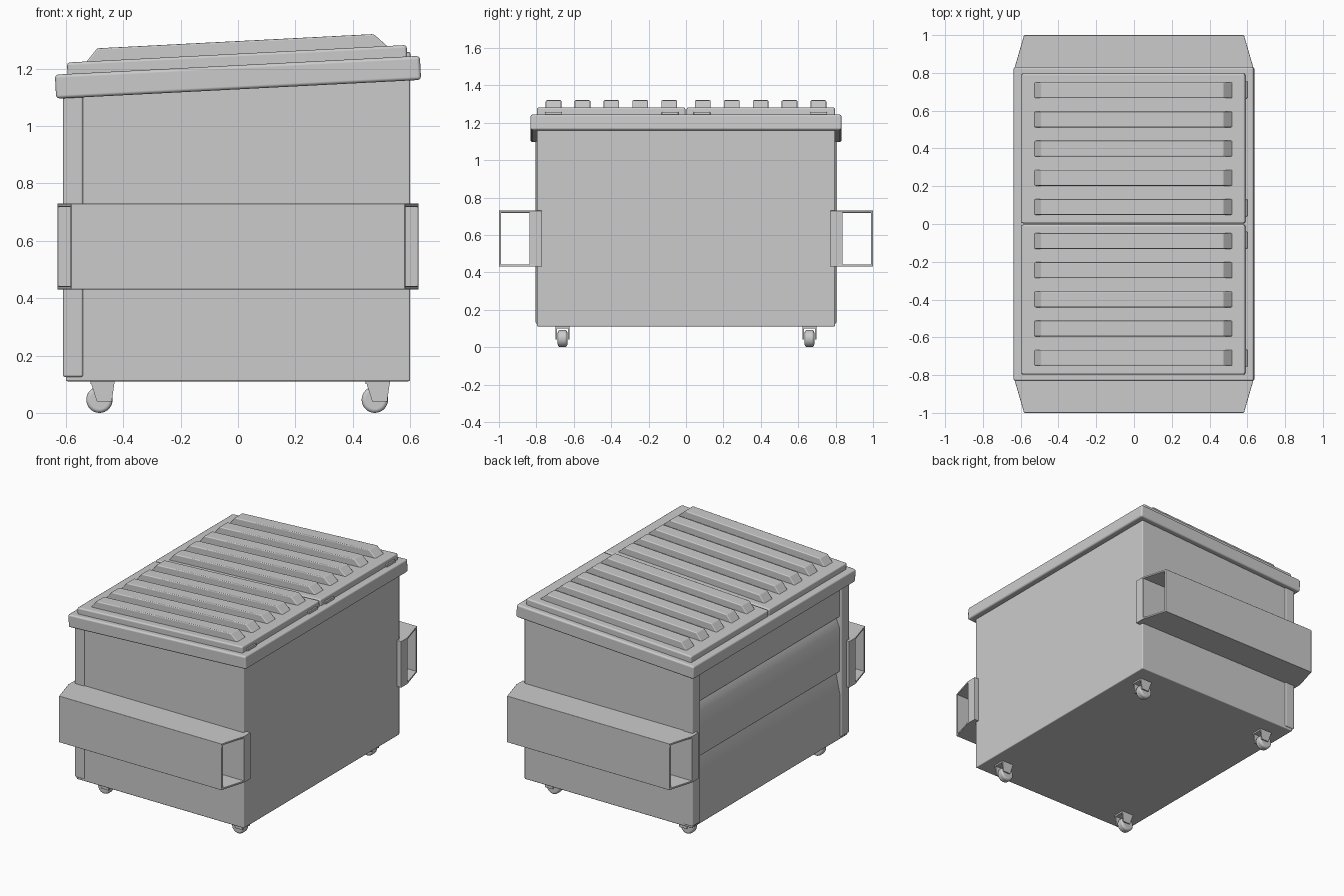
import bpy, bmesh, math
from mathutils import Matrix, Vector

if "Cube" in bpy.data.objects:
    bpy.data.objects.remove(bpy.data.objects["Cube"])

TILT = Matrix.Translation((0, 0, 1.17)) @ Matrix.Rotation(-0.0514, 4, 'Y')   # sloped lid frame


def finish(name, bm, bevel=0.0, segs=2, mat=None):
    if mat:
        bm.transform(mat)
    bmesh.ops.recalc_face_normals(bm, faces=bm.faces)
    me = bpy.data.meshes.new(name)
    bm.to_mesh(me)
    bm.free()
    ob = bpy.data.objects.new(name, me)
    bpy.context.collection.objects.link(ob)
    if bevel:
        m = ob.modifiers.new("bevel", 'BEVEL')
        m.width, m.segments, m.limit_method = bevel, segs, 'ANGLE'
        m.harden_normals = True
    bpy.ops.object.select_all(action='DESELECT')
    ob.select_set(True)
    bpy.context.view_layer.objects.active = ob
    bpy.ops.object.shade_smooth_by_angle(angle=math.radians(35))
    return ob


def prism(name, pts, lo, hi, axis='Z', **kw):
    """Extrude a 2D outline: axis Z takes (x, y) points, axis Y takes (x, z) points."""
    bm = bmesh.new()
    place = (lambda a, b, c: (a, b, c)) if axis == 'Z' else (lambda a, b, c: (a, c, b))
    face = bm.faces.new([bm.verts.new(place(a, b, lo)) for a, b in pts])
    ext = bmesh.ops.extrude_face_region(bm, geom=[face])['geom']
    step = Vector(place(0, 0, hi - lo))
    bmesh.ops.translate(bm, vec=step, verts=[v for v in ext if isinstance(v, bmesh.types.BMVert)])
    return finish(name, bm, **kw)


def box(name, x0, x1, y0, y1, z0, z1, **kw):
    return prism(name, [(x0, y0), (x1, y0), (x1, y1), (x0, y1)], z0, z1, **kw)


# body with stepped panels on the loading side
prism("body", [(0.6, 0.11), (0.6, 1.18), (-0.595, 1.12), (-0.595, 0.9), (-0.57, 0.885),
               (-0.595, 0.83), (-0.595, 0.545), (-0.57, 0.53), (-0.598, 0.40), (-0.6, 0.11)],
      -0.797, 0.797, axis='Y', bevel=0.006)

# sloped rim slab
box("rim", -0.637, 0.637, -0.832, 0.832, -0.042, 0.042, mat=TILT, bevel=0.012)

for s, side in ((-1, "front"), (1, "back")):
    # corner posts
    ya, yb = sorted((s * 0.72, s * 0.804))
    box(f"{side}_post", -0.61, -0.54, ya, yb, 0.125, 1.12, bevel=0.008)

    # lid halves with raised tapered ribs
    ya, yb = sorted((s * 0.003, s * 0.797))
    box(f"{side}_lid", -0.593, 0.593, ya, yb, 0.03, 0.082, mat=TILT, bevel=0.01)
    for i in range(5):
        y = s * (0.09 + 0.1545 * i)
        prism(f"{side}_lid_rib_{i + 1}",
              [(-0.53, 0.075), (0.532, 0.075), (0.48, 0.126), (-0.485, 0.126)],
              y - 0.042, y + 0.042, axis='Y', mat=TILT, bevel=0.006)

    # hinge tabs
    for i, y in enumerate((0.085, 0.71)):
        box(f"{side}_hinge_{i + 1}", 0.57, 0.604, s * y - 0.045, s * y + 0.045,
            0.035, 0.057, mat=TILT, bevel=0.004)

    # fork pocket: open tube with slanted ends
    def pocket(part, outline, z0, z1):
        prism(f"{side}_pocket_{part}", [(x, s * y) for x, y in outline], z0, z1, bevel=0.002, segs=1)

    plate = [(-0.63, 0.79), (0.63, 0.79), (0.63, 0.835), (0.582, 1.0), (-0.582, 1.0), (-0.63, 0.835)]
    pocket("top", plate, 0.718, 0.73)
    pocket("bottom", plate, 0.43, 0.442)
    pocket("outer", [(-0.585, 0.988), (0.585, 0.988), (0.582, 1.0), (-0.582, 1.0)], 0.435, 0.725)
    pocket("inner", [(-0.63, 0.77), (0.63, 0.77), (0.629, 0.838), (-0.629, 0.838)], 0.43, 0.73)

    # casters: fork plates, top plate and rounded wheel
    for x in (-0.48, 0.48):
        y, end = s * 0.66, "left" if x < 0 else "right"
        for k in (-1, 1):
            yc = y + k * 0.033
            prism(f"{side}_{end}_caster_fork", [(x - 0.035, 0.112), (x + 0.05, 0.112),
                  (x + 0.04, 0.04), (x - 0.012, 0.04)], yc - 0.004, yc + 0.004, axis='Y')
        box(f"{side}_{end}_caster_plate", x - 0.035, x + 0.05, y - 0.037, y + 0.037, 0.1, 0.115)
        bm = bmesh.new()
        bmesh.ops.create_cone(bm, cap_ends=True, segments=32, radius1=0.046, radius2=0.046, depth=0.052)
        finish(f"{side}_{end}_wheel", bm, bevel=0.014, segs=3,
               mat=Matrix.Translation((x - 0.003, y, 0.046)) @ Matrix.Rotation(math.pi / 2, 4, 'X'))
